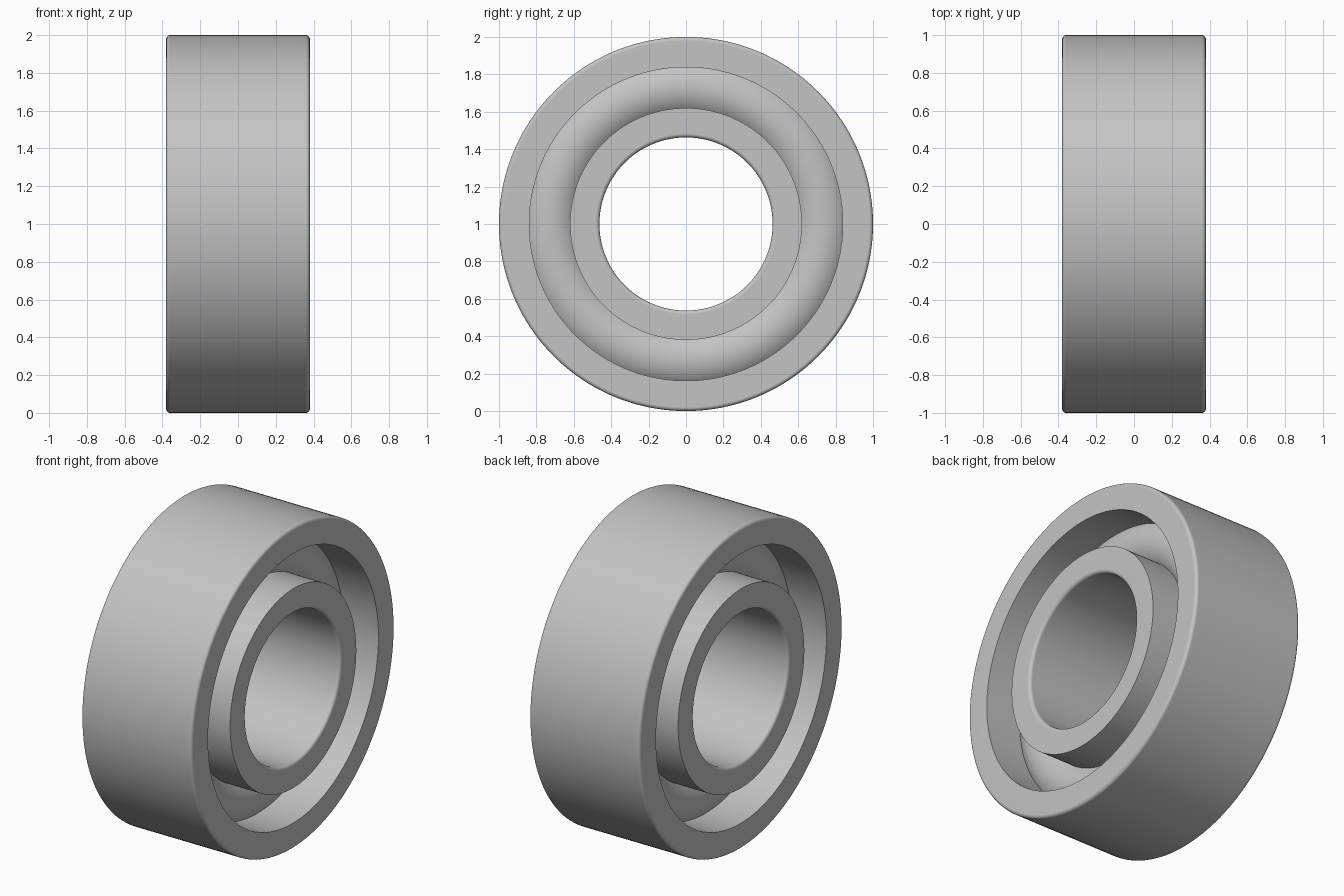
import bpy, bmesh, math

HALF = 0.38          # half width of the bearing
EDGE = 0.02          # rounding on the outer rim and bore edges
SEGMENTS = 160
BALL_PITCH, BALL_R = 0.729, 0.178

if "Cube" in bpy.data.objects:
    bpy.data.objects.remove(bpy.data.objects["Cube"], do_unlink=True)

steel = bpy.data.materials.new("light_grey_steel")
steel.use_nodes = True
colour = (0.55, 0.55, 0.55, 1)
steel.diffuse_color = colour
steel.node_tree.nodes["Principled BSDF"].inputs["Base Color"].default_value = colour


def revolve(name, profile):
    """Spin a closed (x, radius) profile around the x axis through z = 1."""
    bm = bmesh.new()
    rings = []
    for i in range(SEGMENTS):
        a = math.tau * i / SEGMENTS
        rings.append([bm.verts.new((x, r * math.cos(a), 1 + r * math.sin(a)))
                      for x, r in profile])
    n = len(profile)
    for i, ring in enumerate(rings):
        after = rings[(i + 1) % SEGMENTS]
        for j in range(n):
            k = (j + 1) % n
            bm.faces.new((ring[j], ring[k], after[k], after[j]))
    bmesh.ops.recalc_face_normals(bm, faces=bm.faces[:])
    mesh = bpy.data.meshes.new(name)
    bm.to_mesh(mesh)
    bm.free()
    mesh.materials.append(steel)
    obj = bpy.data.objects.new(name, mesh)
    bpy.context.collection.objects.link(obj)
    bpy.ops.object.select_all(action='DESELECT')
    obj.select_set(True)
    bpy.context.view_layer.objects.active = obj
    bpy.ops.object.shade_smooth_by_angle(angle=math.radians(30))
    weighted = obj.modifiers.new("clean_shading", 'WEIGHTED_NORMAL')
    weighted.keep_sharp = True
    return obj


def ring_profile(sharp_r, round_r, steps=5):
    """Rectangular section, sharp at one radius and rounded at the other."""
    side = 1 if round_r > sharp_r else -1
    arc = []
    for i in range(steps + 1):
        a = math.pi / 2 * i / steps
        arc.append((HALF - EDGE + EDGE * math.cos(a),
                    round_r - side * EDGE * (1 - math.sin(a))))
    mirrored = [(-x, r) for x, r in reversed(arc)]
    return [(HALF, sharp_r)] + arc + mirrored + [(-HALF, sharp_r)]


# Outer and inner races
revolve("outer_race", ring_profile(0.838, 1.0))
revolve("inner_race", ring_profile(0.62, 0.463))

# Rounded ring that fills the gap between the races
steps = 64
revolve("rolling_ring", [(BALL_R * math.cos(math.tau * i / steps),
                          BALL_PITCH + BALL_R * math.sin(math.tau * i / steps))
                         for i in range(steps)])
